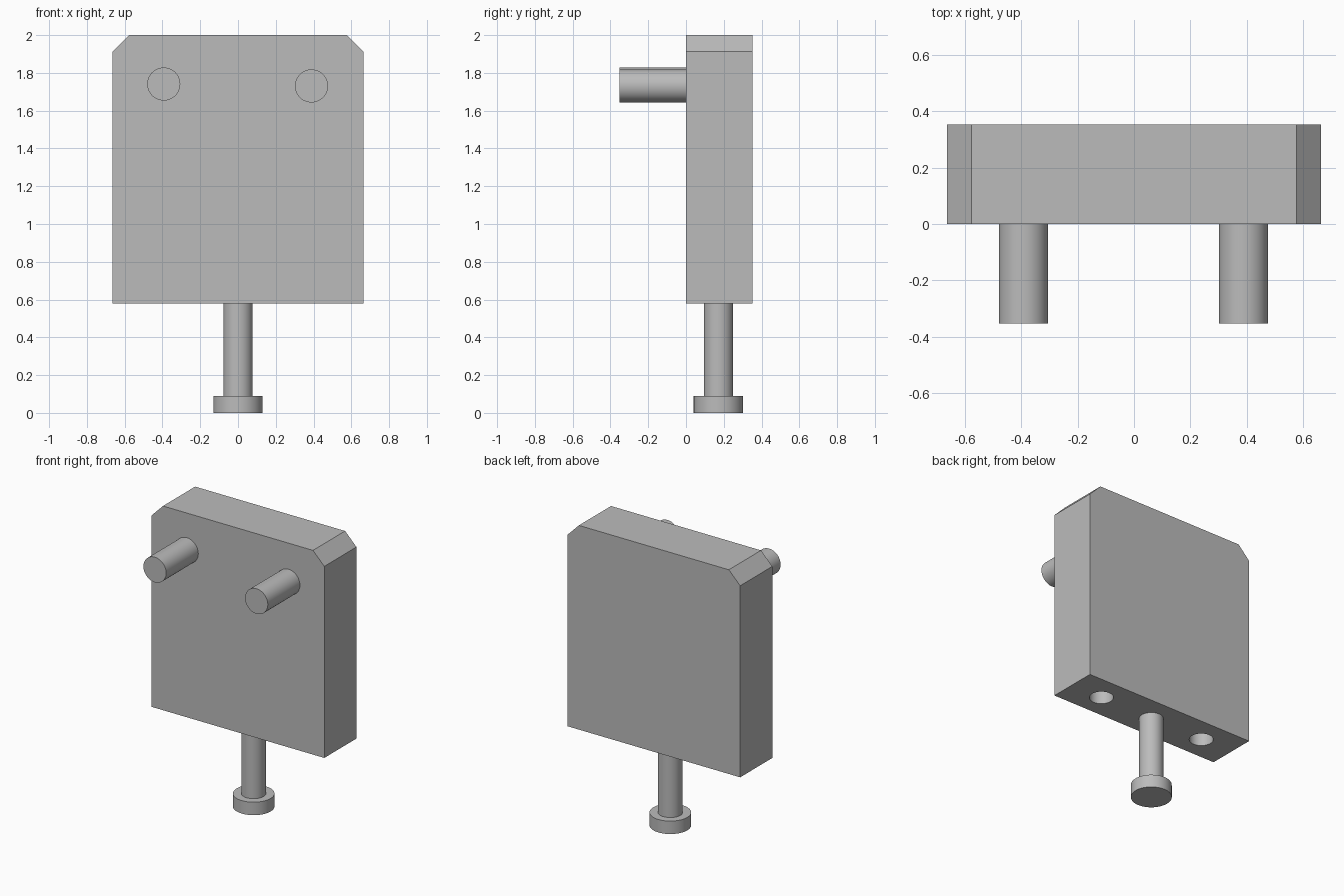
import bpy
import bmesh
from math import pi
from mathutils import Matrix, Vector

cube = bpy.data.objects.get("Cube")
if cube:
    bpy.data.objects.remove(cube, do_unlink=True)

grey = bpy.data.materials.new("plain_grey")
grey.use_nodes = True
grey.diffuse_color = (0.5, 0.5, 0.5, 1)
grey.node_tree.nodes["Principled BSDF"].inputs["Base Color"].default_value = (0.5, 0.5, 0.5, 1)

DEPTH = 0.353        # thickness of the block, from y = 0 backwards
MID = 0.172          # depth of the rod and hole axes
BASE = 0.58          # underside of the block


def add_object(name, bm):
    bmesh.ops.recalc_face_normals(bm, faces=bm.faces)
    mesh = bpy.data.meshes.new(name)
    bm.to_mesh(mesh)
    bm.free()
    mesh.materials.append(grey)
    obj = bpy.data.objects.new(name, mesh)
    bpy.context.collection.objects.link(obj)
    return obj


def smooth(obj):
    bpy.ops.object.select_all(action="DESELECT")
    obj.select_set(True)
    bpy.context.view_layer.objects.active = obj
    bpy.ops.object.shade_smooth_by_angle(angle=pi / 6)


def cylinder(name, radius, start, end):
    """Closed cylinder between two points."""
    start, end = Vector(start), Vector(end)
    axis = end - start
    bm = bmesh.new()
    bmesh.ops.create_cone(
        bm, cap_ends=True, segments=48, radius1=radius, radius2=radius, depth=axis.length,
        matrix=Matrix.Translation((start + end) / 2) @ axis.to_track_quat("Z", "Y").to_matrix().to_4x4())
    obj = add_object(name, bm)
    smooth(obj)
    return obj


# Block: profile with two cut top corners, extruded backwards
half = [(0.664, BASE), (0.664, 1.912), (0.577, 2.0)]
profile = half + [(-x, z) for x, z in reversed(half)]
bm = bmesh.new()
face = bm.faces.new([bm.verts.new((x, 0, z)) for x, z in profile])
swept = bmesh.ops.extrude_face_region(bm, geom=[face])["geom"]
bmesh.ops.translate(bm, vec=(0, DEPTH, 0),
                    verts=[v for v in swept if isinstance(v, bmesh.types.BMVert)])
block = add_object("block", bm)

# Two round holes bored into the underside
for x in (-0.417, 0.417):
    cutter = cylinder("hole_cutter", 0.077, (x, MID, BASE - 0.1), (x, MID, BASE + 0.4))
    cutter.hide_render = True
    cut = block.modifiers.new("hole", "BOOLEAN")
    cut.operation = "DIFFERENCE"
    cut.solver = "EXACT"
    cut.object = cutter
    bpy.context.view_layer.objects.active = block
    bpy.ops.object.modifier_apply(modifier=cut.name)
    bpy.data.objects.remove(cutter, do_unlink=True)
smooth(block)

# Front pins
for name, x, z in (("right_pin", -0.393, 1.741), ("left_pin", 0.389, 1.731)):
    cylinder(name, 0.0875, (x, -DEPTH, z), (x, 0, z))

# Rod below the block and its foot
cylinder("rod", 0.078, (0, MID, 0.09), (0, MID, BASE))
cylinder("rod_foot", 0.131, (0, MID, 0), (0, MID, 0.09))
